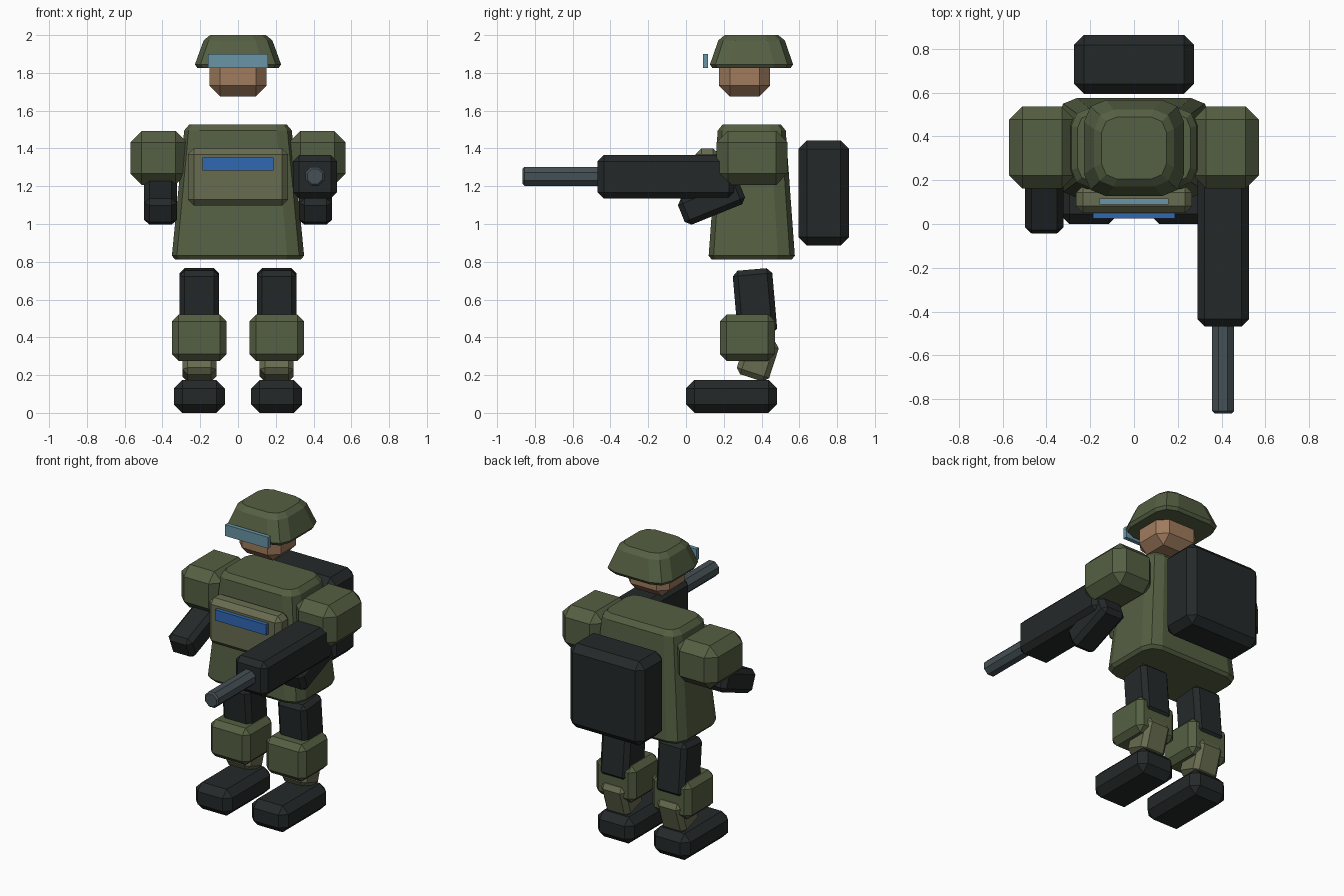
import bpy, bmesh, math
from mathutils import Matrix

if "Cube" in bpy.data.objects:
    bpy.data.objects.remove(bpy.data.objects["Cube"])


def material(name, rgb):
    m = bpy.data.materials.new(name)
    m.diffuse_color = (*rgb, 1)
    m.use_nodes = True
    m.node_tree.nodes["Principled BSDF"].inputs["Base Color"].default_value = m.diffuse_color
    return m


GREEN = material("olive", (0.09, 0.115, 0.055))
KHAKI = material("khaki", (0.14, 0.15, 0.08))
BLACK = material("dark_grey", (0.018, 0.022, 0.022))
STEEL = material("steel", (0.06, 0.08, 0.09))
SKIN = material("skin", (0.35, 0.20, 0.11))
BLUE = material("blue", (0.03, 0.14, 0.45))
GLASS = material("glass", (0.14, 0.30, 0.38))


def finish(bm, name, mat):
    bmesh.ops.recalc_face_normals(bm, faces=bm.faces)
    me = bpy.data.meshes.new(name)
    bm.to_mesh(me)
    bm.free()
    me.materials.append(mat)
    ob = bpy.data.objects.new(name, me)
    bpy.context.collection.objects.link(ob)
    return ob


def box(name, mat, center, size, bevel=0.0, tilt=0.0):
    """Chamfered box, tilted around the x axis by tilt degrees."""
    bm = bmesh.new()
    bmesh.ops.create_cube(bm, size=1, matrix=Matrix.Diagonal((*size, 1)))
    if bevel:
        bmesh.ops.bevel(bm, geom=bm.edges[:], offset=bevel, segments=1,
                        profile=0.5, affect='EDGES')
    bm.transform(Matrix.Translation(center) @ Matrix.Rotation(math.radians(tilt), 4, 'X'))
    return finish(bm, name, mat)


def span(name, mat, x, y, z, bevel=0.0):
    """Chamfered box given by its extents."""
    ext = (x, y, z)
    return box(name, mat, [(a + b) / 2 for a, b in ext], [b - a for a, b in ext], bevel)


def loft(name, mat, cy, rings):
    """Stack of rounded rectangles: (z, half x, half y, corner radius)."""
    bm = bmesh.new()
    loops = []
    for z, hx, hy, r in rings:
        loop = []
        for k, (sx, sy) in enumerate(((1, 1), (-1, 1), (-1, -1), (1, -1))):
            for s in range(3):
                a = math.radians(90 * k + 45 * s)
                loop.append(bm.verts.new((sx * (hx - r) + r * math.cos(a),
                                          cy + sy * (hy - r) + r * math.sin(a), z)))
        loops.append(loop)
    for lo, hi in zip(loops, loops[1:]):
        for i in range(12):
            j = (i + 1) % 12
            bm.faces.new((lo[i], lo[j], hi[j], hi[i]))
    bm.faces.new(loops[0])
    bm.faces.new(loops[-1])
    return finish(bm, name, mat)


# Head, helmet and visor
span("head", SKIN, (-0.152, 0.152), (0.175, 0.445), (1.675, 1.92), 0.057)
loft("helmet", GREEN, 0.347, [(1.825, 0.215, 0.207, 0.09), (1.845, 0.228, 0.22, 0.10),
                              (1.972, 0.182, 0.176, 0.09), (2.0, 0.148, 0.142, 0.07)])
span("visor", GLASS, (-0.158, 0.158), (0.09, 0.117), (1.825, 1.90))

# Torso, chest pouch, chest strip, backpack
loft("torso", GREEN, 0.348, [(0.812, 0.333, 0.212, 0.08), (0.832, 0.35, 0.228, 0.09),
                             (1.495, 0.285, 0.18, 0.08), (1.528, 0.257, 0.153, 0.06)])
span("chest_pouch", KHAKI, (-0.265, 0.265), (0.05, 0.175), (1.098, 1.40), 0.032)
span("chest_strip", BLUE, (-0.187, 0.187), (0.025, 0.055), (1.283, 1.353))
span("backpack", BLACK, (-0.274, 0.274), (0.595, 0.863), (0.886, 1.443), 0.045)

# Arms and legs, one set per side
for side, s in (("left", -1), ("right", 1)):
    box("shoulder_" + side, GREEN, (s * 0.42, 0.35, 1.35), (0.30, 0.375, 0.285), 0.06)
    box("forearm_" + side, BLACK, (s * 0.41, 0.135, 1.12), (0.174, 0.345, 0.15), 0.028, 22)
    box("thigh_" + side, BLACK, (s * 0.205, 0.365, 0.585), (0.21, 0.21, 0.35), 0.028, 5)
    box("knee_pad_" + side, GREEN, (s * 0.205, 0.325, 0.398), (0.29, 0.29, 0.244), 0.035)
    box("shin_" + side, KHAKI, (s * 0.205, 0.38, 0.29), (0.18, 0.18, 0.22), 0.028, -18)
    box("boot_" + side, BLACK, (s * 0.205, 0.241, 0.0875), (0.27, 0.482, 0.175), 0.045)

# Gun body and octagonal barrel
span("gun_body", BLACK, (0.29, 0.525), (-0.468, 0.26), (1.135, 1.365), 0.033)
bm = bmesh.new()
bmesh.ops.create_cone(bm, cap_ends=True, segments=8, radius1=0.054, radius2=0.054, depth=0.44,
                      matrix=Matrix.Rotation(math.pi / 8, 4, 'Z'))
rim = [e for e in bm.edges if all(v.co.z > 0.2 for v in e.verts)]
bmesh.ops.bevel(bm, geom=rim, offset=0.01, segments=1, profile=0.5, affect='EDGES')
bm.transform(Matrix.Translation((0.407, -0.645, 1.252)) @ Matrix.Rotation(math.pi / 2, 4, 'X'))
finish(bm, "gun_barrel", STEEL)
